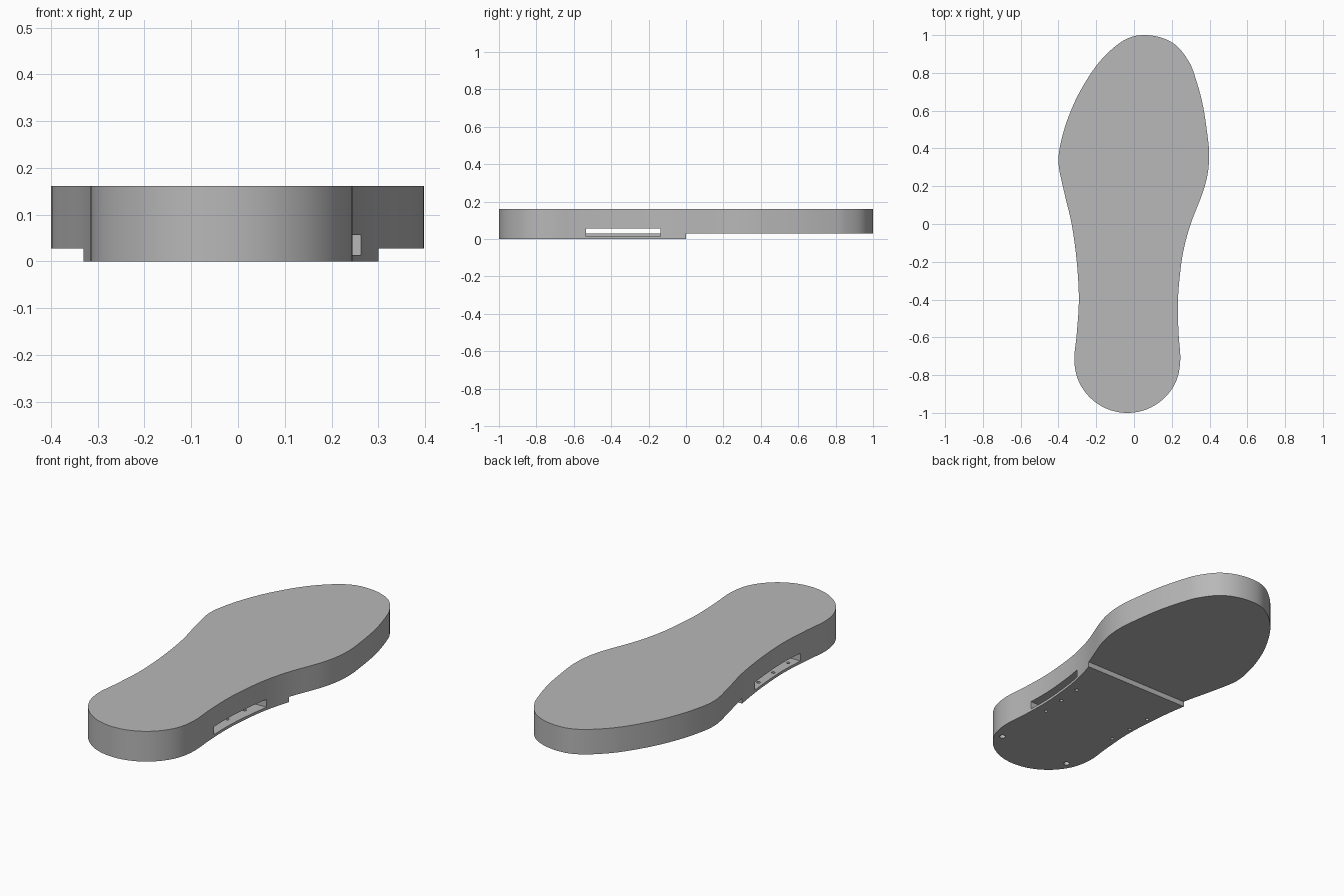
import bpy, bmesh, math
from mathutils import Vector

if "Cube" in bpy.data.objects:
    bpy.data.objects.remove(bpy.data.objects["Cube"])

TOP, SEAM = 0.161, 0.028

grey = bpy.data.materials.new("sole grey")
grey.use_nodes = True
grey.diffuse_color = (0.48, 0.48, 0.48, 1)
grey.node_tree.nodes["Principled BSDF"].inputs["Base Color"].default_value = grey.diffuse_color

# Footprint control points, clockwise from the toe
FOOT = [(.06, 1), (.15, .985), (.23, .94), (.29, .86), (.32, .79), (.36, .65), (.385, .5),
        (.398, .35), (.375, .2), (.3, 0), (.26, -.15), (.24, -.3), (.232, -.43), (.236, -.58),
        (.245, -.72), (.224, -.83), (.162, -.92), (.07, -.98), (-.035, -1), (-.14, -.98),
        (-.232, -.92), (-.294, -.83), (-.316, -.72), (-.303, -.58), (-.292, -.4), (-.303, -.2),
        (-.33, 0), (-.37, .17), (-.4, .33), (-.378, .47), (-.33, .61), (-.27, .73),
        (-.19, .85), (-.1, .94), (-.02, .988)]


def smooth_loop(points, steps=5):
    """Closed Catmull-Rom curve through the points."""
    pts = [Vector(p) for p in points]
    n, out = len(pts), []
    for i in range(n):
        a, b, c, d = (pts[(i + k) % n] for k in (-1, 0, 1, 2))
        for s in range(steps):
            t = s / steps
            out.append(b + (c - a) * t / 2 + (2 * a - 5 * b + 4 * c - d) * t**2 / 2
                       + (3 * b - a - 3 * c + d) * t**3 / 2)
    return out


def finish(bm, name):
    bmesh.ops.recalc_face_normals(bm, faces=bm.faces)
    mesh = bpy.data.meshes.new(name)
    bm.to_mesh(mesh)
    bm.free()
    mesh.materials.append(grey)
    ob = bpy.data.objects.new(name, mesh)
    bpy.context.collection.objects.link(ob)
    return ob


def slab(name, z0, z1, heel_only=False):
    """Extrude the footprint, optionally keeping only the rear half."""
    bm = bmesh.new()
    base = bm.faces.new([bm.verts.new((p.x, p.y, z0)) for p in smooth_loop(FOOT)])
    if heel_only:
        bmesh.ops.bisect_plane(bm, geom=bm.verts[:] + bm.edges[:] + bm.faces[:],
                               plane_co=(0, 0, 0), plane_no=(0, 1, 0), clear_outer=True)
    ext = bmesh.ops.extrude_face_region(bm, geom=bm.faces[:])
    bmesh.ops.translate(bm, vec=(0, 0, z1 - z0),
                        verts=[g for g in ext["geom"] if isinstance(g, bmesh.types.BMVert)])
    return finish(bm, name)


def box(name, lo, hi):
    bm = bmesh.new()
    bmesh.ops.create_cube(bm, size=1)
    lo, hi = Vector(lo), Vector(hi)
    for v in bm.verts:
        v.co = (lo + hi) / 2 + v.co * (hi - lo)
    return finish(bm, name)


def peg(name, x, y, r, top):
    bm = bmesh.new()
    bmesh.ops.create_cone(bm, cap_ends=True, segments=20, radius1=r, radius2=r, depth=top + .02)
    bmesh.ops.translate(bm, vec=(x, y, (top - .02) / 2), verts=bm.verts)
    return finish(bm, name)


def cut(targets, cutter):
    for ob in targets:
        mod = ob.modifiers.new("cut", 'BOOLEAN')
        mod.object, mod.operation, mod.solver = cutter, 'DIFFERENCE', 'EXACT'
        bpy.context.view_layer.objects.active = ob
        bpy.ops.object.modifier_apply(modifier=mod.name)
    bpy.data.objects.remove(cutter)


sole = slab("sole_body", SEAM, TOP)
heel = slab("heel_plate", 0, SEAM, heel_only=True)

# Strap slot running right through the sole
BACK, FRONT = -.535, -.135
cut([sole], box("slot_cutter", (-1, BACK, 0), (1, FRONT, .056)))

# Shallow pockets in the plate at both slot mouths
for x0, x1 in ((-1, -.2), (.12, 1)):
    cut([heel], box("pocket_cutter", (x0, BACK, .014), (x1, FRONT, .05)))

# Small screw holes through the pocket floors
for i in range(3):
    y = -.485 + i * .132
    for x in (.176 + i * .009, -.262 - i * .005):
        cut([heel], peg("screw_cutter", x, y, .009, .05))

# Larger screw holes at the heel
for x in (.179, -.246):
    cut([heel, sole], peg("heel_screw_cutter", x, -.825, .015, .09))

for ob in (sole, heel):
    bpy.ops.object.select_all(action='DESELECT')
    ob.select_set(True)
    bpy.context.view_layer.objects.active = ob
    bpy.ops.object.shade_smooth_by_angle(angle=math.radians(30))
